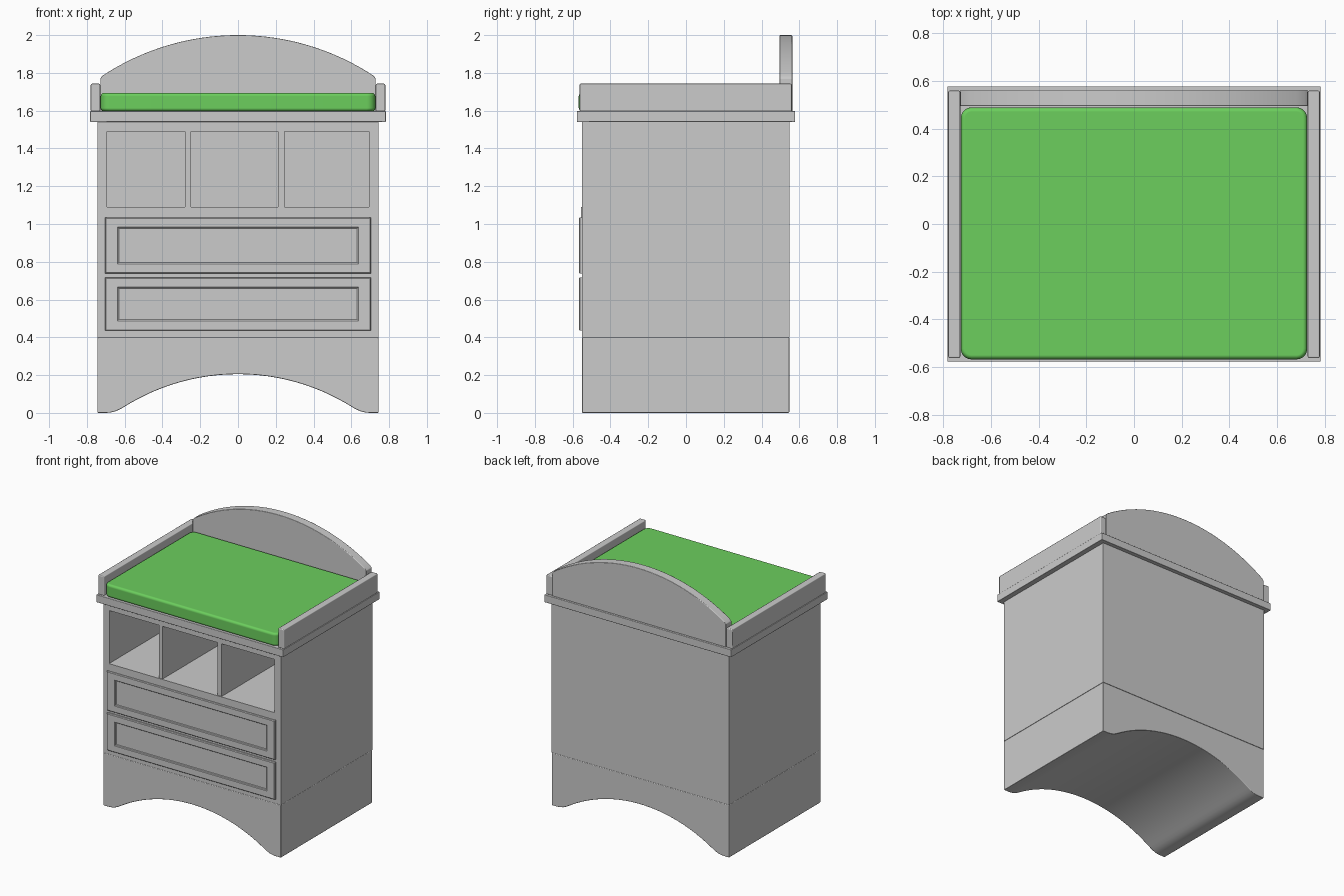
import bpy, bmesh, math

if "Cube" in bpy.data.objects:
    bpy.data.objects.remove(bpy.data.objects["Cube"])


def finish(name, bm, bevel=0.0, segs=2):
    bmesh.ops.recalc_face_normals(bm, faces=bm.faces)
    me = bpy.data.meshes.new(name)
    bm.to_mesh(me)
    bm.free()
    ob = bpy.data.objects.new(name, me)
    bpy.context.collection.objects.link(ob)
    bpy.ops.object.select_all(action='DESELECT')
    ob.select_set(True)
    bpy.context.view_layer.objects.active = ob
    if bevel:
        bpy.ops.object.shade_smooth_by_angle(angle=math.radians(35))
        m = ob.modifiers.new("soft_edges", 'BEVEL')
        m.width, m.segments = bevel, segs
        m.limit_method, m.angle_limit = 'ANGLE', math.radians(40)
        m.harden_normals = True
    return ob


def loft(name, loops, bevel=0.0, segs=2):
    """Skin a stack of equal-length point loops and cap both ends."""
    bm = bmesh.new()
    rings = [[bm.verts.new(p) for p in loop] for loop in loops]
    for a, b in zip(rings, rings[1:]):
        for i in range(len(a)):
            j = (i + 1) % len(a)
            bm.faces.new((a[i], a[j], b[j], b[i]))
    bm.faces.new(rings[0])
    bm.faces.new(rings[-1])
    return finish(name, bm, bevel, segs)


def box(name, x0, x1, y0, y1, z0, z1, bevel=0.0):
    rect = [(x0, y0), (x1, y0), (x1, y1), (x0, y1)]
    return loft(name, [[(x, y, z) for x, y in rect] for z in (z0, z1)], bevel)


def prism_y(name, profile, y0, y1, bevel):
    return loft(name, [[(x, y, z) for x, z in profile] for y in (y0, y1)], bevel)


def arc(half, top, radius, n):
    """Points of a shallow crown from -half to +half."""
    a = math.asin(half / radius)
    return [(radius * math.sin(t), top - radius * (1 - math.cos(t)))
            for t in (-a + 2 * a * i / n for i in range(n + 1))]


# arched plinth with softly turned feet
foot = [(-0.744, 0), (-0.70, 0), (-0.675, 0.002), (-0.65, 0.008), (-0.625, 0.019)]
under = foot + arc(0.60, 0.205, 1.135, 32) + [(-x, z) for x, z in reversed(foot)]
prism_y("arched_base", under + [(0.744, 0.4), (-0.744, 0.4)], -0.55, 0.547, 0.005)

# cabinet with the open compartment cut out of its front
cabinet = box("cabinet", -0.744, 0.744, -0.55, 0.547, 0.4, 1.545)
cutter = box("opening_cutter", -0.693, 0.693, -0.7, 0.50, 1.04, 1.49)
cutter.hide_render = True
bpy.context.view_layer.objects.active = cabinet
mod = cabinet.modifiers.new("opening", 'BOOLEAN')
mod.operation, mod.solver, mod.object = 'DIFFERENCE', 'EXACT', cutter
bpy.ops.object.modifier_apply(modifier=mod.name)
bpy.data.objects.remove(cutter)

# shelf and dividers of the compartment
box("shelf", -0.693, 0.693, -0.555, 0.50, 1.03, 1.09)
box("divider_left", -0.28, -0.248, -0.548, 0.50, 1.09, 1.49)
box("divider_right", 0.213, 0.247, -0.548, 0.50, 1.09, 1.49)

# drawer fronts with recessed panels: (x inset, z inset, y)
steps = [(0, 0, -0.54), (0, 0, -0.562), (0.005, 0.005, -0.567),
         (0.066, 0.051, -0.567), (0.070, 0.055, -0.563),
         (0.070, 0.055, -0.557), (0.074, 0.059, -0.554)]
for name, z0, z1 in (("drawer_lower", 0.435, 0.717), ("drawer_upper", 0.737, 1.035)):
    loft(name, [[(-0.705 + dx, y, z0 + dz), (0.705 - dx, y, z0 + dz),
                 (0.705 - dx, y, z1 - dz), (-0.705 + dx, y, z1 - dz)]
                for dx, dz, y in steps])

# top slab and side rails
box("top_slab", -0.783, 0.783, -0.578, 0.578, 1.54, 1.598, 0.004)
for name, s in (("rail_left", -1), ("rail_right", 1)):
    xs = sorted((s * 0.729, s * 0.78))
    box(name, *xs, -0.563, 0.56, 1.595, 1.743, 0.007)

# arched backboard
crown = arc(0.715, 2.0, 1.305, 40)
profile = [(-0.729, 1.595), (-0.729, 1.772)] + crown + [(0.729, 1.772), (0.729, 1.595)]
prism_y("backboard", profile, 0.495, 0.563, 0.005)

# padded changing mat with rounded corners
r = 0.045
outline = []
for cx, cy, start in ((0.727 - r, 0.489 - r, 0), (-0.727 + r, 0.489 - r, 90),
                      (-0.727 + r, -0.568 + r, 180), (0.727 - r, -0.568 + r, 270)):
    for i in range(9):
        t = math.radians(start + 90 * i / 8)
        outline.append((cx + r * math.cos(t), cy + r * math.sin(t)))
mat = loft("changing_mat", [[(x, y, z) for x, y in outline] for z in (1.596, 1.694)], 0.018, 4)
green = bpy.data.materials.new("green_fabric")
green.diffuse_color = (0.15, 0.62, 0.11, 1)
green.use_nodes = True
green.node_tree.nodes["Principled BSDF"].inputs["Base Color"].default_value = green.diffuse_color
mat.data.materials.append(green)
